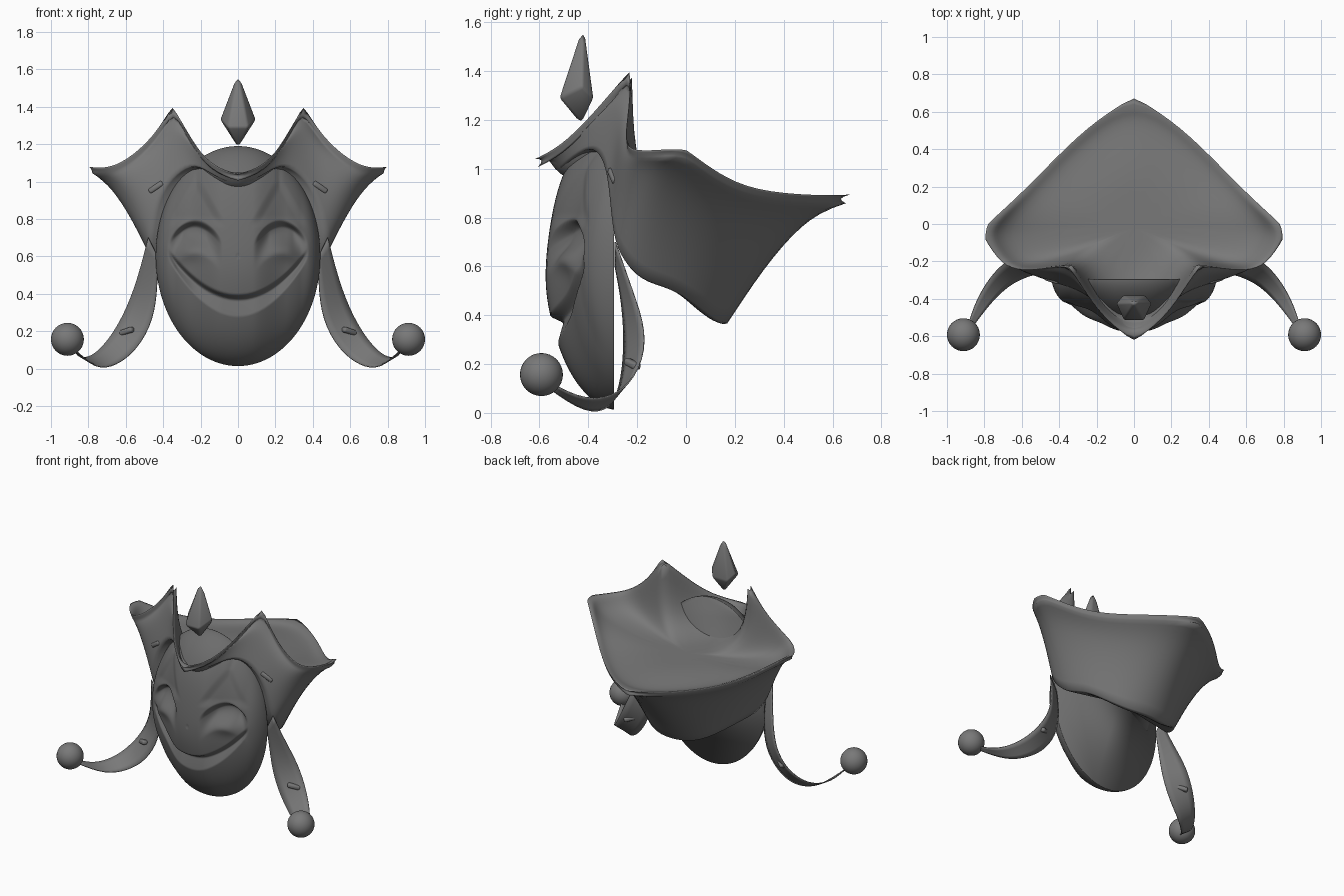
import bpy, bmesh, math
from mathutils import Vector

if "Cube" in bpy.data.objects:
    bpy.data.objects.remove(bpy.data.objects["Cube"])


def grey(name, v):
    m = bpy.data.materials.new(name)
    m.diffuse_color = (v, v, v, 1)
    m.use_nodes = True
    m.node_tree.nodes["Principled BSDF"].inputs["Base Color"].default_value = m.diffuse_color
    return m


CLOTH, FACE = grey("dark_cloth", 0.19), grey("dark_face", 0.15)


def make(name, verts, faces, mat=CLOTH):
    me = bpy.data.meshes.new(name)
    me.from_pydata(verts, [], faces)
    bm = bmesh.new()
    bm.from_mesh(me)
    bmesh.ops.recalc_face_normals(bm, faces=bm.faces)
    bm.to_mesh(me)
    bm.free()
    ob = bpy.data.objects.new(name, me)
    bpy.context.collection.objects.link(ob)
    me.materials.append(mat)
    me.shade_smooth()
    return ob


def crease(ob, edge_test, weight, corners=()):
    bm = bmesh.new()
    bm.from_mesh(ob.data)
    ce = bm.edges.layers.float.new("crease_edge")
    cv = bm.verts.layers.float.new("crease_vert")
    bm.verts.ensure_lookup_table()
    for e in bm.edges:
        if edge_test(e):
            e[ce] = weight
    for i in corners:
        bm.verts[i][cv] = 0.9
    bm.to_mesh(ob.data)
    bm.free()


def subsurf(ob, level=2):
    m = ob.modifiers.new("Subdivision", 'SUBSURF')
    m.levels = m.render_levels = level


def step(a, b, v):
    t = max(0, min(1, (v - a) / (b - a)))
    return t * t * (3 - 2 * t)


def bump(x, z, cx, cz, sx, sz):
    return math.exp(-((x - cx) / sx) ** 2 - ((z - cz) / sz) ** 2)


# Mask: half egg with a sculpted laughing face and a flat back
def face_depth(x, z, r):
    ax = abs(x)
    d = 0.262 * max(0, 1 - r ** 2.5) ** 0.6
    d *= 1 - 0.18 * step(0.08, 0.26, ax) * (1 - step(0.33, 0.43, ax))
    q = (ax / 0.36) ** 2
    upper, lower = 0.38 + 0.23 * q, 0.28 + 0.29 * q
    t = max(0, min(1, (z - lower) / (upper - lower)))     # mouth slope under the lip
    d -= 0.055 * t * (1 - step(0.32, 0.38, ax)) * (1 - step(upper - 0.018, upper + 0.018, z))
    d += 0.018 * bump(x, z, 0, 0.55, 0.2, 0.2)            # nose and cheeks
    d += 0.022 * bump(ax, z, 0.25, 0.63, 0.08, 0.05)
    arc = 0.775 - 5 * (ax - 0.23) ** 2                    # laughing eye under brow arc
    d -= (0.06 * step(arc - 0.17, arc - 0.03, z) * (1 - step(arc - 0.022, arc + 0.022, z))
          * (1 - step(0.06, 0.15, abs(ax - 0.23))))
    brow = 0.13 * max(0, (1.0 - z) / 0.22)                # pointed brow hollow
    d -= 0.012 * (1 - step(brow - 0.03, brow + 0.03, abs(ax - 0.22))) * step(0.75, 0.82, z)
    return max(0, d)


RINGS, SEG = 110, 288
verts, faces = [(0, -0.29 - face_depth(0, 0.6, 0), 0.6)], []
for i in range(1, RINGS + 1):
    r = math.sin(i / RINGS * math.pi / 2) ** 0.9
    for j in range(SEG):
        a = 2 * math.pi * j / SEG
        x, z = 0.44 * r * math.cos(a), 0.602 + 0.588 * r * math.sin(a)
        verts.append((x, -0.295 - face_depth(x, z, r), z))
for j in range(SEG):
    k = (j + 1) % SEG
    faces.append((0, 1 + j, 1 + k))
    for i in range(RINGS - 1):
        b = 1 + i * SEG
        faces.append((b + j, b + SEG + j, b + SEG + k, b + k))
faces.append([1 + (RINGS - 1) * SEG + j for j in range(SEG)])
make("mask", verts, faces, FACE)

# Hat: (upper rim, lower edge) from the front tip round to the rear tip
half = [((0, -.63, 1.035), (0, -.535, .97)), ((.15, -.515, 1.09), (.13, -.495, 1.03)),
        ((.25, -.385, 1.22), (.23, -.39, 1.10)), ((.35, -.225, 1.41), (.34, -.34, 1.04)),
        ((.45, -.235, 1.24), (.41, -.32, .95)), ((.60, -.255, 1.11), (.445, -.31, .85)),
        ((.71, -.22, 1.07), (.46, -.30, .75)), ((.80, -.08, 1.08), (.48, -.28, .65)),
        ((.785, .0, 1.08), (.45, -.19, .535)), ((.64, .13, .98), (.40, -.05, .51)),
        ((.49, .28, .91), (.30, .05, .435)), ((.25, .525, .89), (.17, .14, .365)),
        ((0, .685, .895), (0, .18, .36))]
flip = lambda p: (-p[0], p[1], p[2])
cols = half + [(flip(a), flip(b)) for a, b in half[-2:0:-1]]
N = len(cols)
rings = [[] for _ in range(9)]
top_c, low_c = Vector((0, -.02, .90)), Vector((0, -.15, .60))
for rim, base in cols:
    R, B = Vector(rim), Vector(base)

    def between(h, v):
        return Vector((B.x + (R.x - B.x) * h, B.y + (R.y - B.y) * h, B.z + (R.z - B.z) * v))

    def floor(f, z):
        p = R.lerp(top_c, f)
        return Vector((p.x, p.y, z))
    z1 = min(R.z - .025, .9 + (R.z - .9) * .35, 1.0)
    low = R.lerp(Vector((0, 0, R.z)), .02) - Vector((0, 0, .035))   # thick rolled rim
    under = B.lerp(low_c, .15)
    under.z = B.z + .005
    for ring, p in zip(rings, (B.lerp(low_c, .5), under, B, between(.32, .43),
                               between(.66, .78), low, R, floor(.05, R.z - .005),
                               floor(.13, z1))):
        ring.append(p)
rings.append([Vector((p.x * .55, p.y * .55, .905)) for p in rings[8]])
verts = [p for ring in rings for p in ring] + [low_c, top_c]
faces = []
for j in range(N):
    k = (j + 1) % N
    for i in range(len(rings) - 1):
        faces.append((i * N + j, i * N + k, (i + 1) * N + k, (i + 1) * N + j))
    last = (len(rings) - 1) * N
    faces += [(len(verts) - 2, k, j), (len(verts) - 1, last + j, last + k)]
hat = make("hat", verts, faces)
crease(hat, lambda e: {v.index // N for v in e.verts} in ({5}, {6}, {2}), 0.6,
       [r * N + j for j in (0, 3, 7, 8, 12, N - 8, N - 7, N - 3) for r in (5, 6)]
       + [7 * N + 3, 8 * N - 3])
subsurf(hat)

# Floating gem above the forehead
ring = [(.096, -.425, 1.335), (.06, -.38, 1.29), (-.06, -.38, 1.29),
        (-.096, -.425, 1.335), (-.055, -.517, 1.29), (.055, -.517, 1.29)]
gem = make("gem", ring + [(0, -.42, 1.585), (0, -.43, 1.185)],
           [(i, (i + 1) % 6, t) for i in range(6) for t in (6, 7)])
bv = gem.modifiers.new("Bevel", 'BEVEL')
bv.width, bv.segments = 0.01, 2


# Small rounded clasps
def clasp(name, loc, direction, length):
    bpy.ops.mesh.primitive_cube_add(size=1, location=loc)
    ob = bpy.context.object
    ob.name = name
    ob.scale = (length, .035, .03)
    ob.rotation_euler = Vector(direction).to_track_quat('X', 'Z').to_euler()
    bpy.ops.object.transform_apply(location=False, rotation=False, scale=True)
    b = ob.modifiers.new("Bevel", 'BEVEL')
    b.width, b.segments = 0.011, 3
    ob.data.materials.append(CLOTH)
    ob.data.shade_smooth()


# Ribbons with end balls, both sides
outer = [(.48, -.29, .70), (.53, -.22, .50), (.59, -.16, .33), (.67, -.185, .18),
         (.77, -.28, .065), (.85, -.42, .05), (.89, -.55, .12)]
inner = [(.43, -.29, .60), (.43, -.26, .45), (.45, -.25, .26), (.54, -.27, .10),
         (.65, -.31, .015), (.76, -.41, -.005), (.87, -.56, .10)]
for side, s in (("right", 1), ("left", -1)):
    pts = [(s * p[0], p[1], p[2]) for p in outer + inner]
    n = len(outer)
    ribbon = make("ribbon_" + side, pts, [(i, i + 1, n + i + 1, n + i) for i in range(n - 1)])
    crease(ribbon, lambda e: e.is_boundary, 0.8, (0, n - 1, n, 2 * n - 1))
    subsurf(ribbon)
    sol = ribbon.modifiers.new("Solidify", 'SOLIDIFY')
    sol.thickness, sol.offset = 0.006, 0
    bpy.ops.mesh.primitive_uv_sphere_add(segments=32, ring_count=16, radius=.088,
                                         location=(s * .912, -.592, .157))
    ball = bpy.context.object
    ball.name = "ball_" + side
    ball.data.materials.append(CLOTH)
    ball.data.shade_smooth()
    clasp("ribbon_clasp_" + side, (s * .595, -.22, .2), (s * .07, .05, -.025), .085)
    clasp("hat_clasp_" + side, (s * .437, -.295, .97), (s * .08, .025, -.055), .09)
